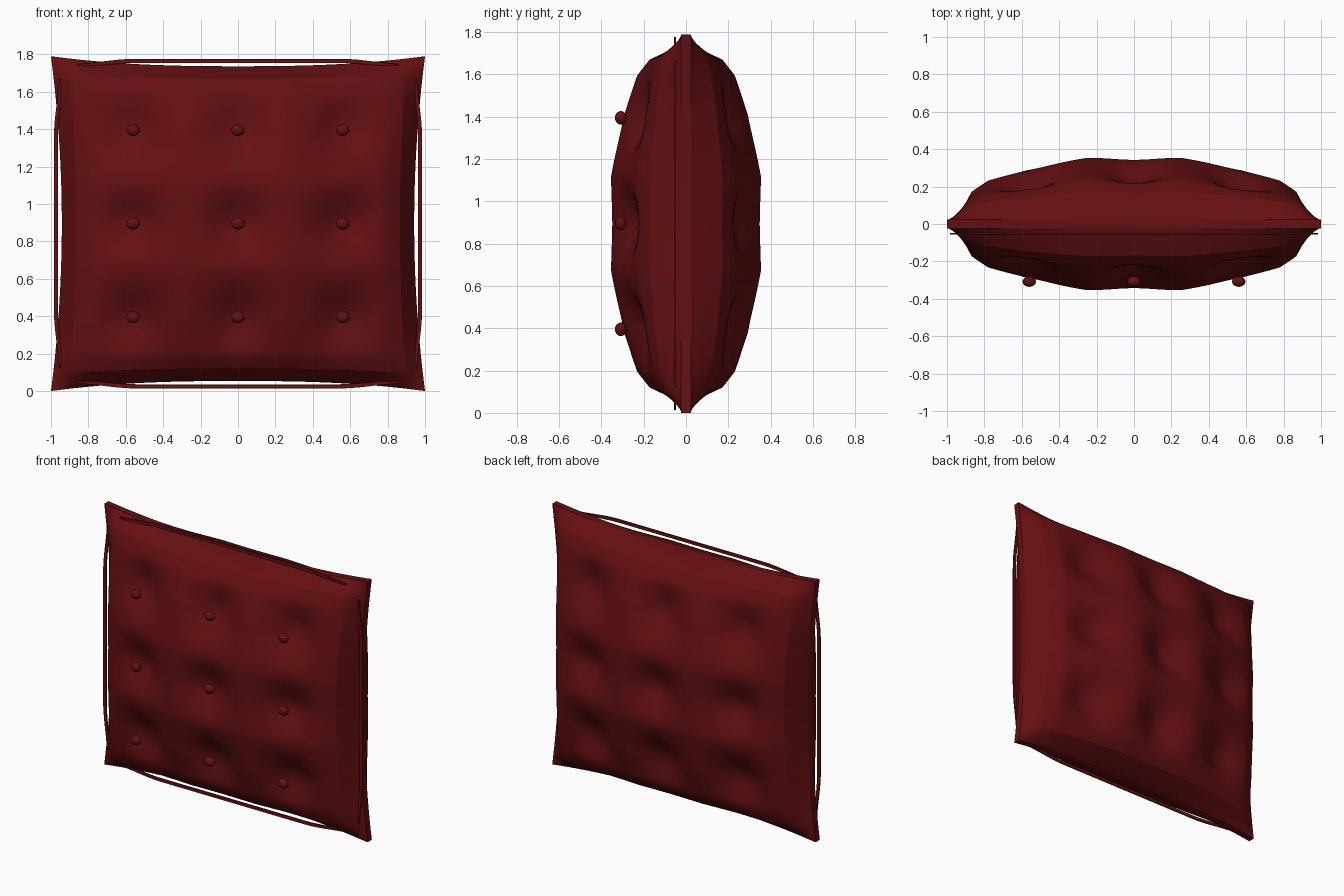
import bpy, bmesh, math
from mathutils import Vector

cube = bpy.data.objects.get("Cube")
if cube:
    bpy.data.objects.remove(cube, do_unlink=True)

HALF_W, HALF_H = 1.0, 0.895
BUTTON_X = (-0.56, 0.0, 0.56)
BUTTON_Z = (0.395, 0.895, 1.395)

fabric = bpy.data.materials.new("dark red fabric")
RED = (0.13, 0.005, 0.006, 1)
fabric.diffuse_color = RED
fabric.use_nodes = True
fabric.node_tree.nodes["Principled BSDF"].inputs["Base Color"].default_value = RED


def finish(obj, angle):
    obj.data.materials.clear()
    obj.data.materials.append(fabric)
    bpy.ops.object.select_all(action='DESELECT')
    obj.select_set(True)
    bpy.context.view_layer.objects.active = obj
    bpy.ops.object.shade_smooth_by_angle(angle=math.radians(angle))


def mesh_object(name, bm, angle):
    bmesh.ops.recalc_face_normals(bm, faces=bm.faces)
    mesh = bpy.data.meshes.new(name)
    bm.to_mesh(mesh)
    bm.free()
    obj = bpy.data.objects.new(name, mesh)
    bpy.context.collection.objects.link(obj)
    finish(obj, angle)


# Padding profile: (distance from centre, fullness, subdivisions up to here)
PROFILE = [(0.0, 1.0, 0), (0.25, 1.0, 6), (0.58, 0.83, 8),
           (0.80, 0.63, 6), (0.90, 0.45, 3), (1.0, 0.0, 4)]
half = [(0.0, 1.0)]
for (a, fa, _), (b, fb, n) in zip(PROFILE, PROFILE[1:]):
    half += [(a + (b - a) * i / n, fa + (fb - fa) * i / n) for i in range(1, n + 1)]
lines = [(-u, f) for u, f in reversed(half[1:])] + half
N = len(lines)


def cushion_point(u, fu, v, fv, side):
    # Edges bow inward between the pointed corners
    x = HALF_W * u * (1 - 0.058 * (1 - abs(v) ** 2) * u ** 4)
    z = HALF_H + HALF_H * v * (1 - 0.060 * (1 - abs(u) ** 2.5) * v ** 4)
    depth = 0.023 + 0.332 * fu * fv
    # Tufted dimples
    for bx in BUTTON_X:
        for bz in BUTTON_Z:
            d2 = (x - bx) ** 2 + (z - bz) ** 2
            depth -= 0.09 * math.exp(-d2 / (2 * 0.105 ** 2))
    return Vector((x, side * max(depth, 0.023), z))


# Cushion: two padded faces joined by a narrow edge strip
bm = bmesh.new()
rims = []
for side in (-1, 1):
    g = [[bm.verts.new(cushion_point(u, fu, v, fv, side)) for u, fu in lines]
         for v, fv in lines]
    for j in range(N - 1):
        for i in range(N - 1):
            bm.faces.new((g[j][i], g[j][i + 1], g[j + 1][i + 1], g[j + 1][i]))
    rims.append(g[0][:-1] + [row[-1] for row in g[:-1]]
                + g[-1][:0:-1] + [row[0] for row in g[:0:-1]])
front, back = rims
for i in range(len(front)):
    k = (i + 1) % len(front)
    bm.faces.new((front[i], front[k], back[k], back[i]))
mesh_object("cushion", bm, 25)


# Thin trim ribbons just outside each edge, ends bending inward
def ribbon(name, length, straight, offset, bend, direction):
    along = Vector((1, 0, 0)) if direction.z else Vector((0, 0, 1))
    centre = Vector((0, -0.052, HALF_H))
    bm = bmesh.new()
    rings = []
    for i in range(33):
        t = length * (2 * i / 32 - 1)
        k = max(0, (abs(t) - straight) / (length - straight))
        w = 0.011 * (1 - 0.6 * k ** 3)
        mid = centre + along * t + direction * (offset - bend * k * k * (3 - 2 * k))
        rings.append([bm.verts.new(mid + direction * (a * w) + Vector((0, b * 0.004, 0)))
                      for a, b in ((-1, -1), (1, -1), (1, 1), (-1, 1))])
    for r, s in zip(rings, rings[1:]):
        for k in range(4):
            bm.faces.new((r[k], r[(k + 1) % 4], s[(k + 1) % 4], s[k]))
    bm.faces.new(rings[0])
    bm.faces.new(rings[-1])
    mesh_object(name, bm, 30)


ribbon("left_trim", 0.77, 0.45, 0.974, 0.022, Vector((1, 0, 0)))
ribbon("right_trim", 0.77, 0.45, 0.974, 0.022, Vector((-1, 0, 0)))
ribbon("top_trim", 0.86, 0.55, 0.870, 0.022, Vector((0, 0, 1)))
ribbon("bottom_trim", 0.86, 0.55, 0.870, 0.022, Vector((0, 0, -1)))

# Buttons on the front
for row, z in enumerate(BUTTON_Z):
    for col, x in enumerate(BUTTON_X):
        bpy.ops.mesh.primitive_uv_sphere_add(segments=16, ring_count=10, radius=1,
                                             location=(x, -0.308, z))
        button = bpy.context.object
        button.name = f"button_{row + 1}_{col + 1}"
        button.scale = (0.036, 0.028, 0.032)
        finish(button, 40)
